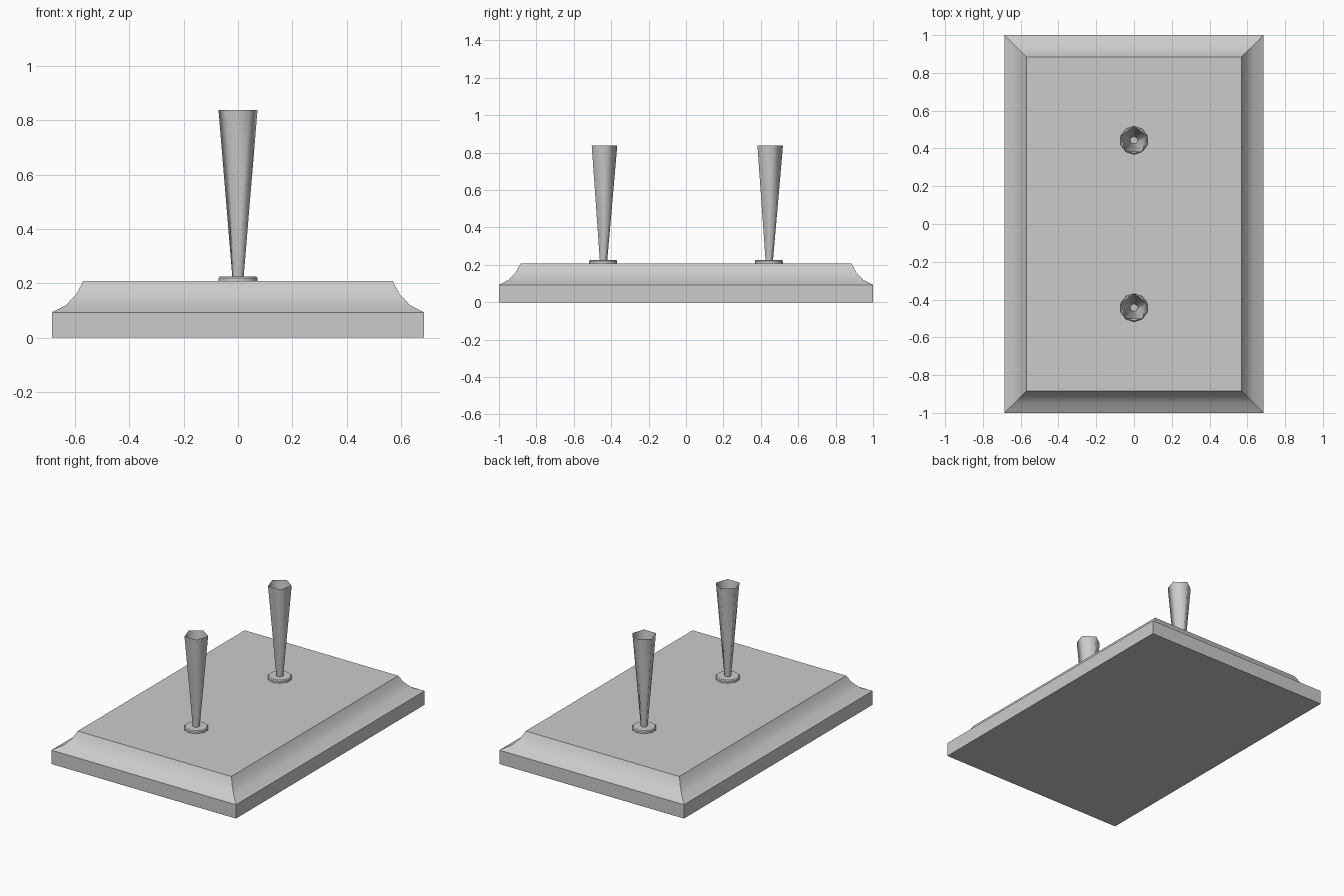
import bpy, bmesh
from math import pi, sin, cos, radians

if "Cube" in bpy.data.objects:
    bpy.data.objects.remove(bpy.data.objects["Cube"])


def make_object(name, bm):
    bmesh.ops.recalc_face_normals(bm, faces=bm.faces)
    mesh = bpy.data.meshes.new(name)
    bm.to_mesh(mesh)
    bm.free()
    obj = bpy.data.objects.new(name, mesh)
    bpy.context.collection.objects.link(obj)
    bpy.ops.object.select_all(action='DESELECT')
    obj.select_set(True)
    bpy.context.view_layer.objects.active = obj
    return obj


def skin(rings, cap_bottom=True, cap_top=True):
    """Bridge a stack of rings with quads."""
    bm = bmesh.new()
    loops = [[bm.verts.new(p) for p in ring] for ring in rings]
    n = len(loops[0])
    for a, b in zip(loops, loops[1:]):
        for i in range(n):
            j = (i + 1) % n
            bm.faces.new((a[i], a[j], b[j], b[i]))
    if cap_bottom:
        bm.faces.new(loops[0][::-1])
    if cap_top:
        bm.faces.new(loops[-1])
    return bm


def rect(inset, z):
    x, y = 0.685 - inset, 1.0 - inset
    return [(-x, -y, z), (x, -y, z), (x, y, z), (-x, y, z)]


def ring(r, z, sides, cy):
    # one corner points towards +y
    return [(r * cos(pi / 2 + 2 * pi * i / sides),
             cy + r * sin(pi / 2 + 2 * pi * i / sides), z) for i in range(sides)]


# Base board with a concave moulded edge
base_profile = [(0, 0), (0, 0.093), (0.052, 0.12), (0.09, 0.16), (0.115, 0.208)]
make_object("base_board", skin([rect(i, z) for i, z in base_profile]))
bpy.ops.object.shade_smooth_by_angle(angle=radians(35))

for side, cy in (("front", -0.443), ("back", 0.443)):
    # Round collar with a small chamfer
    collar = [(0.075, 0.205), (0.075, 0.22), (0.069, 0.226)]
    make_object(side + "_collar", skin([ring(r, z, 10, cy) for r, z in collar]))
    bpy.ops.object.shade_smooth_by_angle(angle=radians(40))

    # Hollow five-sided pen funnel, open at the top
    funnel = [(0.022, 0.224), (0.0755, 0.838)]
    make_object(side + "_pen_funnel",
                skin([ring(r, z, 5, cy) for r, z in funnel], cap_top=False))
    bpy.ops.object.shade_smooth_by_angle(angle=radians(75))
